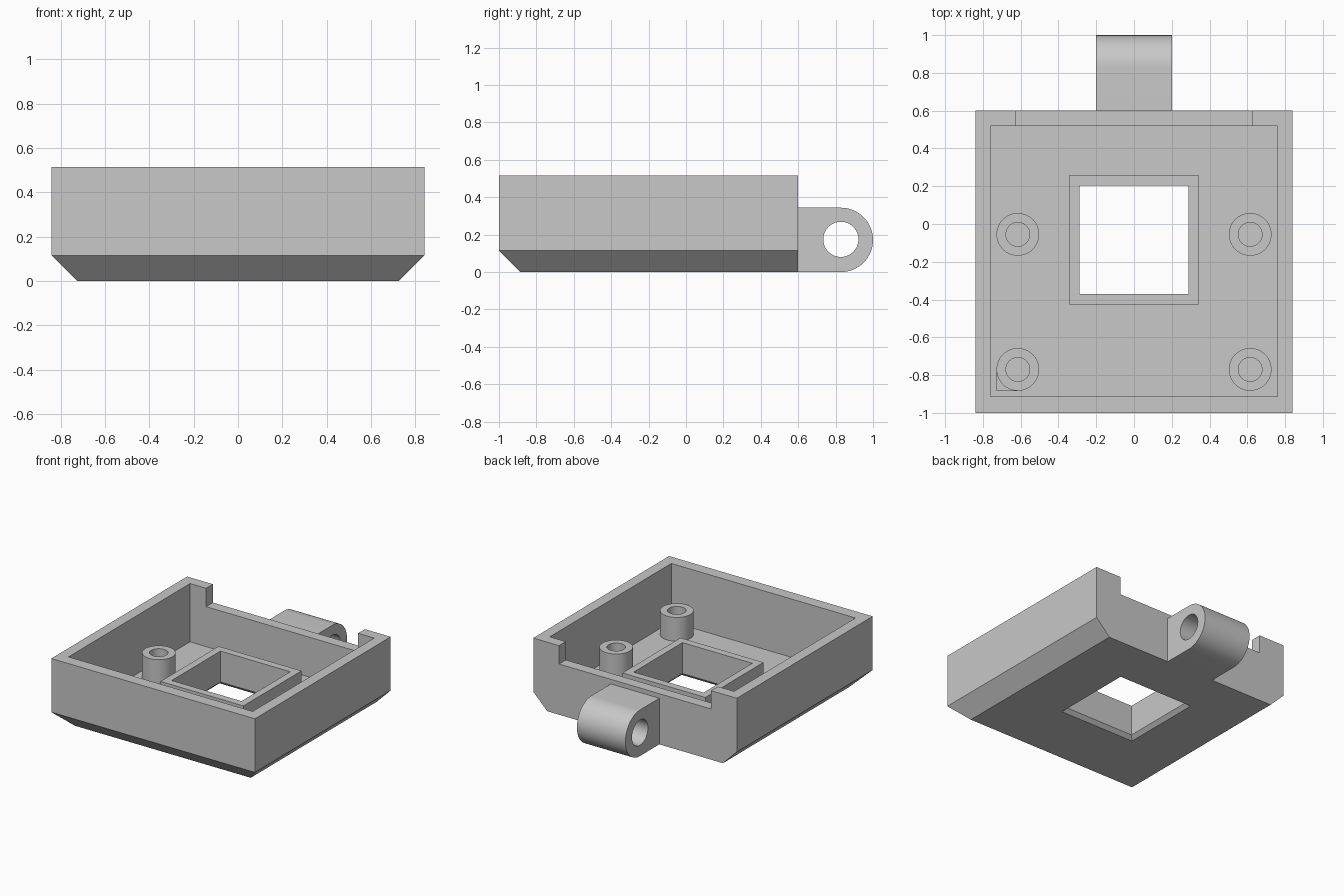
import bpy
import bmesh
import math

default = bpy.data.objects.get("Cube")
if default:
    bpy.data.objects.remove(default, do_unlink=True)

grey = bpy.data.materials.new("plain grey")
grey.use_nodes = True
COLOUR = (0.58, 0.58, 0.58, 1)
grey.diffuse_color = COLOUR
grey.node_tree.nodes["Principled BSDF"].inputs["Base Color"].default_value = COLOUR


def add(name, bm):
    bmesh.ops.recalc_face_normals(bm, faces=bm.faces)
    mesh = bpy.data.meshes.new(name)
    bm.to_mesh(mesh)
    bm.free()
    mesh.materials.append(grey)
    obj = bpy.data.objects.new(name, mesh)
    bpy.context.collection.objects.link(obj)
    return obj


def loft(name, lower, upper):
    """Solid between two matching outlines."""
    bm = bmesh.new()
    a = [bm.verts.new(p) for p in lower]
    b = [bm.verts.new(p) for p in upper]
    bm.faces.new(a)
    bm.faces.new(b)
    for i in range(len(a)):
        j = (i + 1) % len(a)
        bm.faces.new((a[i], a[j], b[j], b[i]))
    return add(name, bm)


def rect(x, y0, y1, z):
    return [(-x, y0, z), (x, y0, z), (x, y1, z), (-x, y1, z)]


def box(name, x, y0, y1, z0, z1):
    return loft(name, rect(x, y0, y1, z0), rect(x, y0, y1, z1))


def circle(cx, cy, r, z, n=48):
    return [(cx + r * math.cos(2 * math.pi * i / n),
             cy + r * math.sin(2 * math.pi * i / n), z) for i in range(n)]


def cylinder(name, cx, cy, r, z0, z1):
    return loft(name, circle(cx, cy, r, z0), circle(cx, cy, r, z1))


def cut(obj, *cutters):
    """Subtract each cutter, bake the result and remove the cutter."""
    for cutter in cutters:
        cutter.hide_render = True
        mod = obj.modifiers.new("cut", 'BOOLEAN')
        mod.operation = 'DIFFERENCE'
        mod.solver = 'EXACT'
        mod.object = cutter
    bpy.context.view_layer.update()
    deps = bpy.context.evaluated_depsgraph_get()
    mesh = bpy.data.meshes.new_from_object(obj.evaluated_get(deps))
    obj.modifiers.clear()
    obj.data = mesh
    for cutter in cutters:
        bpy.data.objects.remove(cutter, do_unlink=True)


def smooth(obj):
    bpy.ops.object.select_all(action='DESELECT')
    obj.select_set(True)
    bpy.context.view_layer.objects.active = obj
    bpy.ops.object.shade_smooth_by_angle(angle=math.radians(30))


W, FRONT, BACK, TOP = 0.84, -1.0, 0.6, 0.515
CHAMFER, FLOOR, POST_TOP = 0.115, 0.08, 0.258
WIN, WIN_F, WIN_B = 0.288, -0.37, 0.205

# Tray: block with front and side bottom edges bevelled, back left square
tray = box("tray", W, FRONT, BACK, 0, TOP)
cut(tray, loft("front_bevel",
               [(-1, FRONT - 0.1, -0.1), (-1, FRONT - 0.1, CHAMFER + 0.1),
                (-1, FRONT + CHAMFER + 0.1, -0.1)],
               [(1, FRONT - 0.1, -0.1), (1, FRONT - 0.1, CHAMFER + 0.1),
                (1, FRONT + CHAMFER + 0.1, -0.1)]))
for s in (-1, 1):
    outline = [(s * (W + 0.1), -0.1), (s * (W + 0.1), CHAMFER + 0.1),
               (s * (W - CHAMFER - 0.1), -0.1)]
    cut(tray, loft("side_bevel", [(x, -1.2, z) for x, z in outline],
                   [(x, 0.8, z) for x, z in outline]))

# Hollow inside, back wall notch, window through the floor
cut(tray, box("cavity", 0.76, -0.912, 0.52, FLOOR, 0.8))
cut(tray, box("notch", 0.627, 0.4, 0.8, 0.378, 0.8))
cut(tray, box("window", WIN, WIN_F, WIN_B, -0.1, 0.3))
E = 0.027
cut(tray, loft("window_bevel",
               rect(WIN + 2 * E, WIN_F - 2 * E, WIN_B + 2 * E, -E),
               rect(WIN, WIN_F, WIN_B, E)))

# Raised rim around the window
rim = box("window_rim", 0.342, -0.425, 0.26, FLOOR - 0.01, POST_TOP)
cut(rim, box("rim_hole", WIN, WIN_F, WIN_B, -0.1, 0.4))

# Four hollow screw posts
for x, side in ((-0.615, "right"), (0.615, "left")):
    for y, end in ((-0.77, "front"), (-0.055, "back")):
        post = cylinder(f"{end}_{side}_post", x, y, 0.113, FLOOR - 0.01, POST_TOP)
        cut(post, cylinder("bore", x, y, 0.063, FLOOR, 0.4))
        smooth(post)

# Square corner block beside one front post
corner = [(-0.728, -0.77), (-0.728, -0.883), (-0.615, -0.883), (-0.615, -0.77)]
key = loft("post_corner", [(x, y, FLOOR - 0.01) for x, y in corner],
           [(x, y, 0.17) for x, y in corner])
cut(key, cylinder("bore", -0.615, -0.77, 0.08, 0, 0.4))

# Hinge lug on the back wall
HY, R, N = 0.828, 0.172, 32
profile = [(BACK - 0.01, 0)]
profile += [(HY + R * math.sin(math.pi * i / N), R - R * math.cos(math.pi * i / N))
            for i in range(N + 1)]
profile += [(BACK - 0.01, 2 * R)]
lug = loft("hinge_lug", [(-0.2, y, z) for y, z in profile],
           [(0.2, y, z) for y, z in profile])
ring = [(y, z) for y, z, _ in circle(HY, R + 0.003, 0.094, 0)]
cut(lug, loft("pin_hole", [(-0.4, y, z) for y, z in ring],
              [(0.4, y, z) for y, z in ring]))
smooth(lug)
